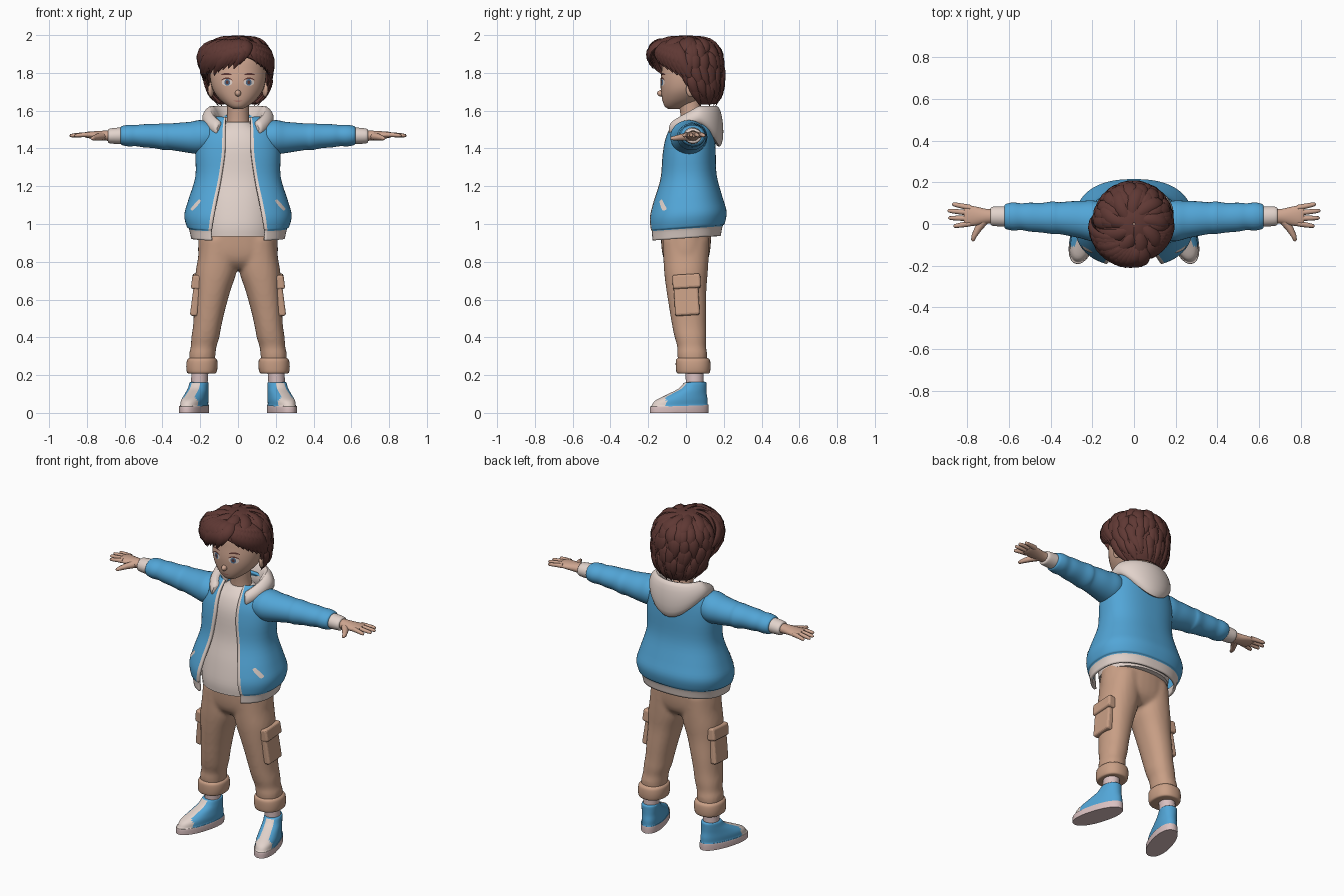
import bpy, bmesh, math, random
from mathutils import Vector, Matrix
from mathutils.bvhtree import BVHTree

random.seed(4)
cube = bpy.data.objects.get("Cube")
if cube:
    bpy.data.objects.remove(cube, do_unlink=True)


def material(name, r, g, b):
    m = bpy.data.materials.new(name)
    m.use_nodes = True
    m.diffuse_color = (r, g, b, 1)
    m.node_tree.nodes["Principled BSDF"].inputs["Base Color"].default_value = (r, g, b, 1)
    return m


HAIR = material("dark brown hair", .115, .04, .034)
SKIN = material("skin", .62, .38, .28)
BLUE = material("jacket blue", .085, .38, .68)
CREAM = material("cream cloth", .76, .65, .6)
TAN = material("tan cloth", .58, .345, .235)
PINK = material("pale pink rubber", .7, .53, .53)
IRIS = material("grey blue iris", .08, .16, .28)
LIP = material("lip", .5, .22, .18)


def grid(bm, rings, closed=True, paint=None):
    """Skin a list of rings; closed rings also get end caps."""
    vs = [[bm.verts.new(p) for p in r] for r in rings]
    n = len(vs[0])
    made = []
    for j, (a, b) in enumerate(zip(vs, vs[1:])):
        for i in range(n if closed else n - 1):
            k = (i + 1) % n
            made.append((j, i, bm.faces.new((a[i], a[k], b[k], b[i]))))
    if closed:
        made.append((0, 0, bm.faces.new(vs[0][::-1])))
        made.append((len(vs) - 2, 0, bm.faces.new(vs[-1])))
    for j, i, f in made:
        f.smooth = True
        if paint:
            f.material_index = paint(j, i, f.calc_center_median())


def spline(rows, sub):
    """Catmull-Rom interpolation between rows of numbers."""
    rows = [tuple(r) + (0,) * (6 - len(r)) for r in rows]
    out = []
    for j in range(len(rows) - 1):
        p0, p1, p2, p3 = rows[max(j - 1, 0)], rows[j], rows[j + 1], rows[min(j + 2, len(rows) - 1)]
        for s in range(sub):
            t = s / sub
            out.append([.5 * (2 * b + (c - a) * t + (2 * a - 5 * b + 4 * c - d) * t * t
                              + (3 * b - a - 3 * c + d) * t ** 3)
                        for a, b, c, d in zip(p0, p1, p2, p3)])
    return out + [list(rows[-1])]


def power(v, e):
    return math.copysign(abs(v) ** e, v)


def loft(bm, rows, n=32, axis="Z", p=2, sub=4, tilt=0, paint=None):
    """Rows are (position, centre u, centre v, radius u, radius v, front gap)."""
    rows = spline(rows, sub)
    is_open = any(r[5] > 0 for r in rows)
    rings = []
    for t, cu, cv, ru, rv, gap in rows:
        start = math.asin(min(1, max(0, gap / ru)) ** (p / 2))
        ring = []
        for i in range(n):
            a = start + (2 * math.pi - 2 * start) * i / (n - 1 if is_open else n)
            u = cu + ru * power(math.sin(a), 2 / p)
            v = cv - rv * power(math.cos(a), 2 / p)
            ring.append((u, v, t + tilt * v) if axis == "Z" else (t, u, v))
        rings.append(ring)
    grid(bm, rings, not is_open, paint)


def tube(bm, pts, radii, ups, flat=1, n=8):
    """Tapered tube along points, flattened along the given up directions."""
    rings = []
    for i, p in enumerate(pts):
        t = (pts[min(i + 1, len(pts) - 1)] - pts[max(i - 1, 0)]).normalized()
        side = t.cross(ups[i]).normalized()
        up = side.cross(t)
        rings.append([p + radii[i] * (side * math.cos(2 * math.pi * k / n)
                                      + up * flat * math.sin(2 * math.pi * k / n)) for k in range(n)])
    grid(bm, rings)


def finish(name, bm, mats, mirror=False):
    bmesh.ops.recalc_face_normals(bm, faces=bm.faces)
    for e in bm.edges:
        if len(e.link_faces) == 2 and e.calc_face_angle() > 1:
            e.smooth = False
    me = bpy.data.meshes.new(name)
    bm.to_mesh(me)
    for m in mats:
        me.materials.append(m)
    ob = bpy.data.objects.new(name, me)
    bpy.context.collection.objects.link(ob)
    if mirror:
        ob.modifiers.new("mirror", "MIRROR").use_mirror_merge = False
    return ob


def part(name, rows, mats, mirror=False, **kw):
    bm = bmesh.new()
    loft(bm, rows, **kw)
    return finish(name, bm, mats, mirror)


def ball(name, loc, size, mat, mirror=False, turn=0):
    bm = bmesh.new()
    m = Matrix.Translation(loc) @ Matrix.Rotation(turn, 4, "Z") @ Matrix.Diagonal((*size, 1))
    bmesh.ops.create_uvsphere(bm, u_segments=20, v_segments=12, radius=1, matrix=m)
    for f in bm.faces:
        f.smooth = True
    finish(name, bm, [mat], mirror)


def decal(name, target, x, z, w, h, mat, turn=0, off=.002, mirror=True, bend=0, p=2):
    """Thin patch laid on the front of a target surface."""
    tree = BVHTree.FromObject(target, bpy.context.evaluated_depsgraph_get())
    bm = bmesh.new()
    rings = []
    for r in (.05, .4, .75, 1):
        ring = []
        for k in range(20):
            a = 2 * math.pi * k / 20
            u, v = r * w * power(math.cos(a), 2 / p), r * h * power(math.sin(a), 2 / p)
            v += bend * (u / w) ** 2
            q = Vector((x + u * math.cos(turn) - v * math.sin(turn), -1, z + u * math.sin(turn) + v * math.cos(turn)))
            hit = tree.ray_cast(q, Vector((0, 1, 0)))[0]
            ring.append((q.x, (hit.y if hit else 0) - off, q.z))
        rings.append(ring)
    grid(bm, rings)
    finish(name, bm, [mat], mirror)


# Head, neck and face
head = part("head", [(1.608, 0, -.065, .02, .025), (1.622, 0, -.057, .05, .055), (1.655, 0, -.03, .093, .095),
                     (1.7, 0, -.008, .128, .124), (1.75, 0, .008, .145, .143), (1.81, 0, .02, .15, .15),
                     (1.88, 0, .025, .14, .145), (1.94, 0, .02, .09, .1), (1.965, 0, .02, .02, .02)], [SKIN], p=2.15)
part("neck", [(1.48, 0, .035, .07, .06), (1.56, 0, .03, .058, .057), (1.68, 0, .015, .058, .06)], [SKIN])
ball("nose", (0, -.131, 1.692), (.016, .022, .017), SKIN)
ball("ears", (.143, .025, 1.712), (.014, .026, .04), SKIN, True, .35)
bpy.context.view_layer.update()
decal("eye_whites", head, .058, 1.75, .028, .019, CREAM)
decal("irises", head, .057, 1.75, .015, .018, IRIS, off=.003)
decal("pupils", head, .057, 1.75, .008, .01, HAIR, off=.004)
decal("upper_lashes", head, .059, 1.772, .03, .004, HAIR, off=.004, bend=-.011)
decal("eyebrows", head, .062, 1.795, .03, .005, HAIR, off=.004, bend=-.006)
decal("mouth", head, 0, 1.65, .024, .004, LIP, bend=.004, mirror=False)

# Hair: shell with an open face, then layered locks
hair_rows = [(1.64, 0, .08, .095, .07, .095), (1.68, 0, .06, .135, .115, .135), (1.74, 0, .03, .162, .158, .162),
             (1.8, -.003, .016, .172, .172, .165), (1.86, -.005, .008, .174, .176, .1), (1.91, -.005, .005, .16, .165, .0),
             (1.955, -.003, .003, .115, .122, 0), (1.985, 0, .0, .04, .045, 0), (1.988, 0, 0, .005, .005, 0)]
shell = part("hair_shell", hair_rows, [HAIR], n=40)
thick = shell.modifiers.new("thickness", "SOLIDIFY")
thick.thickness, thick.offset = .02, 0
hair_fine = spline(hair_rows, 6)


def on_hair(a, z, off):
    lo = max((r for r in hair_fine if r[0] <= z), default=hair_fine[0])
    hi = min((r for r in hair_fine if r[0] > z), default=hair_fine[-1])
    k = (z - lo[0]) / max(hi[0] - lo[0], 1e-6)
    _, cx, cy, rx, ry, _ = [u + (v - u) * max(0, min(1, k)) for u, v in zip(lo, hi)]
    out = Vector((math.sin(a), -math.cos(a), .4 * (z - 1.8) / .1)).normalized()
    return Vector((cx + rx * math.sin(a), cy - ry * math.cos(a), z)) + out * off, out


def lock(bm, a0, z0, a1, z1, w, lift=.01, tip=.008):
    pts, ups = [], []
    for i in range(8):
        t = i / 7
        a = math.radians(a0 + (a1 - a0) * t ** .8)
        p, up = on_hair(a, z0 + (z1 - z0) * t ** 1.4, lift * math.sin(math.pi * t) + tip * t)
        pts.append(p)
        ups.append(up)
    tube(bm, pts, [w * k for k in (.4, .75, .95, 1, .95, .8, .5, .06)], ups, .45)


bm = bmesh.new()
for z, width, count in ((1.93, .032, 13), (1.87, .034, 14), (1.81, .032, 14), (1.75, .03, 13), (1.69, .026, 11), (1.655, .022, 9)):
    for i in range(count):
        a = 88 + 184 * (i + random.random() * .6) / (count - .4)
        lock(bm, a, min(1.975, z + .1), a + random.uniform(-10, 16), z - .025, width, .004, .01)
for i in range(9):
    lock(bm, 160 + i * 40, 1.984, 120 + i * 40, 1.9, .036, .008, .008)
finish("hair_back_locks", bm, [HAIR])

# Fringe swept from a parting on the left
bm = bmesh.new()
for i in range(11):
    t = i / 10
    lock(bm, 28 - 20 * t, 1.965, 4 - 94 * t, 1.835 - .085 * t + random.uniform(-.015, .01), .036, .026, .012)
    lock(bm, 20 - 60 * t, 1.965, -8 - 90 * t, 1.87 - .05 * t + random.uniform(-.02, .01), .034, .022, .022)
for i in range(8):
    t = i / 7
    lock(bm, 26 + 30 * t, 1.965, 36 + 58 * t, 1.845 - .1 * t, .034, .012, .004)
for s in (-1, 1):
    lock(bm, s * 85, 1.85, s * 82, 1.715, .022, .004, -.006)
finish("hair_fringe", bm, [HAIR])

# Shirt
part("shirt", [(.935, 0, -.005, .2, .168), (1, 0, -.003, .205, .172), (1.12, 0, 0, .2, .155), (1.25, 0, .005, .19, .13),
               (1.4, 0, .01, .185, .122), (1.48, 0, .015, .15, .102), (1.525, 0, .025, .09, .08),
               (1.54, 0, .028, .07, .065)], [CREAM], p=2.2, n=40)

# Jacket body, open at the front, with cream hem and front edges
COLS = 80
jacket = part("jacket_body", [(.925, 0, -.008, .248, .192, .142), (.975, 0, -.004, .26, .198, .142),
                              (.988, 0, 0, .272, .205, .14), (1.05, 0, .005, .284, .21, .13),
                              (1.13, 0, .005, .262, .188, .115), (1.25, 0, .01, .226, .152, .09),
                              (1.38, 0, .015, .225, .142, .07), (1.46, 0, .02, .215, .132, .068),
                              (1.52, 0, .03, .185, .115, .068), (1.57, 0, .04, .13, .085, .065)],
              [BLUE, CREAM], n=COLS, p=2.4, tilt=.07, paint=lambda j, i, c: int(j < 4 or i in (0, COLS - 2)))
jacket.modifiers.new("thickness", "SOLIDIFY").thickness = .014
bpy.context.view_layer.update()
decal("pocket_slits", jacket, .224, 1.1, .036, .009, CREAM, turn=-.85, off=.004, p=4)

# Sleeves, cuffs
part("sleeves", [(.15, .012, 1.46, .09, .08), (.2, .015, 1.46, .098, .09), (.25, .02, 1.458, .09, .083),
                 (.3, .025, 1.46, .084, .077), (.36, .028, 1.462, .076, .07), (.39, .03, 1.462, .078, .071),
                 (.44, .03, 1.465, .071, .064), (.5, .033, 1.467, .069, .061), (.54, .035, 1.468, .064, .056),
                 (.58, .036, 1.468, .067, .057), (.615, .036, 1.468, .059, .05), (.622, .036, 1.468, .045, .04)],
     [BLUE], True, axis="X")
part("sleeve_cuffs", [(.61, .036, 1.468, .048, .043), (.635, .036, 1.467, .048, .043), (.68, .037, 1.466, .045, .039),
                      (.688, .037, 1.466, .034, .03)], [CREAM], True, axis="X")

# Hands
bm = bmesh.new()
loft(bm, [(.66, .037, 1.467, .033, .028), (.71, .037, 1.468, .036, .026), (.76, .038, 1.47, .046, .021),
          (.8, .04, 1.472, .05, .016), (.815, .04, 1.472, .044, .011)], n=20, axis="X")
up = Vector((0, 0, 1))
for y0, y1, x1 in ((.078, .096, .872), (.053, .064, .893), (.027, .029, .89), (.002, -.011, .865)):
    pts = [Vector((.785 + (x1 - .785) * t, y0 + (y1 - y0) * t, 1.473 - .006 * t * t)) for t in (0, .4, .8, .95, 1)]
    tube(bm, pts, (.014, .0125, .0105, .008, .002), [up] * 5)
thumb = [Vector(p) for p in ((.715, .02, 1.465), (.745, -.02, 1.46), (.765, -.055, 1.455), (.772, -.078, 1.453), (.773, -.083, 1.453))]
tube(bm, thumb, (.022, .018, .013, .009, .002), [up] * 5)
finish("hands", bm, [SKIN], True)

# Hood lying around the neck and hanging at the back
bm = bmesh.new()
rings = []
for i in range(33):
    a = math.radians(-142 + 284 * i / 32)
    c = max(0, math.cos(a)) ** 1.8
    w = max(0, (abs(a) - 1.4) / 1.08)
    rim, low = 1.625 - .085 * w, 1.53 - .135 * c - .07 * w
    ry = .14 if math.cos(a) > 0 else .18
    profile = ((.5, rim - .1), (.6, rim - .05), (.72, rim - .01), (.84, rim + .005), (.98, rim - .012),
               (1.1 - .06 * w, .6 * rim + .4 * low), (1.1 - .08 * w, .2 * rim + .8 * low), (.96, low), (.75, low + .03))
    rings.append([(.175 * k * math.sin(a), .045 + ry * k * math.cos(a), z) for k, z in profile])
grid(bm, rings)
finish("hood", bm, [CREAM]).modifiers.new("smooth", "SUBSURF").levels = 1

# Trousers fused from hips and two legs
bm = bmesh.new()
loft(bm, [(.76, 0, 0, .14, .07), (.8, 0, 0, .2, .11), (.86, 0, 0, .212, .128), (.96, 0, 0, .205, .135)], p=2.2)
for s in (-1, 1):
    loft(bm, [(.24, s * .192, .035, .064, .072), (.31, s * .189, .033, .07, .079), (.35, s * .182, .03, .068, .076),
              (.4, s * .173, .024, .074, .084), (.46, s * .163, .017, .075, .09), (.55, s * .15, .01, .083, .098),
              (.65, s * .133, .002, .094, .106), (.74, s * .117, 0, .108, .115), (.82, s * .108, 0, .104, .12),
              (.92, s * .1, 0, .1, .125)], p=2.2)
trousers = finish("trousers", bm, [TAN])
fuse = trousers.modifiers.new("fuse", "REMESH")
fuse.mode, fuse.voxel_size, fuse.use_smooth_shade = "VOXEL", .011, True
trousers.modifiers.new("soften", "SMOOTH").iterations = 5
part("trouser_cuffs", [(.208, .192, .038, .066, .076), (.214, .192, .038, .078, .088), (.245, .191, .038, .083, .092),
                       (.278, .19, .037, .08, .09), (.29, .189, .036, .07, .08)], [TAN], True, p=2.3)

# Cargo pockets with flaps
for name, loc, size in (("cargo_pockets", (.223, .003, .605), (.04, .13, .18)),
                        ("cargo_flaps", (.218, .003, .695), (.054, .148, .075))):
    bm = bmesh.new()
    bmesh.ops.create_cube(bm, size=1, matrix=Matrix.Translation(loc) @ Matrix.Rotation(-.13, 4, "Y")
                          @ Matrix.Rotation(.06, 4, "X") @ Matrix.Diagonal((*size, 1)))
    bevel = finish(name, bm, [TAN], True).modifiers.new("bevel", "BEVEL")
    bevel.width, bevel.segments = .012, 3


# Socks and splayed shoes
part("socks", [(.1, .206, .048, .045, .048), (.17, .204, .046, .044, .047), (.25, .2, .044, .046, .05)], [PINK], True)


def shoe_colour(j, i, c):
    if j < 8:
        return 2
    tongue = abs(c.x) < .026 and c.y < -.01
    return int(c.y < -.125 or tongue)


bm = bmesh.new()
loft(bm, [(0, 0, -.04, .056, .15), (.006, 0, -.04, .064, .16), (.038, 0, -.04, .064, .16), (.042, 0, -.038, .059, .154),
          (.07, 0, -.028, .059, .143), (.1, 0, .002, .055, .108), (.13, 0, .034, .051, .075),
          (.158, 0, .048, .048, .06), (.162, 0, .048, .04, .05)], n=40, p=2.2, tilt=.03, paint=shoe_colour)
for v in bm.verts:
    v.co.z = max(0, v.co.z + .0) if v.co.z > .01 else 0
bmesh.ops.transform(bm, verts=bm.verts, matrix=Matrix.Translation((.206, .05, 0))
                    @ Matrix.Rotation(.3, 4, "Z") @ Matrix.Translation((0, -.05, 0)))
finish("shoes", bm, [BLUE, CREAM, PINK], True)
